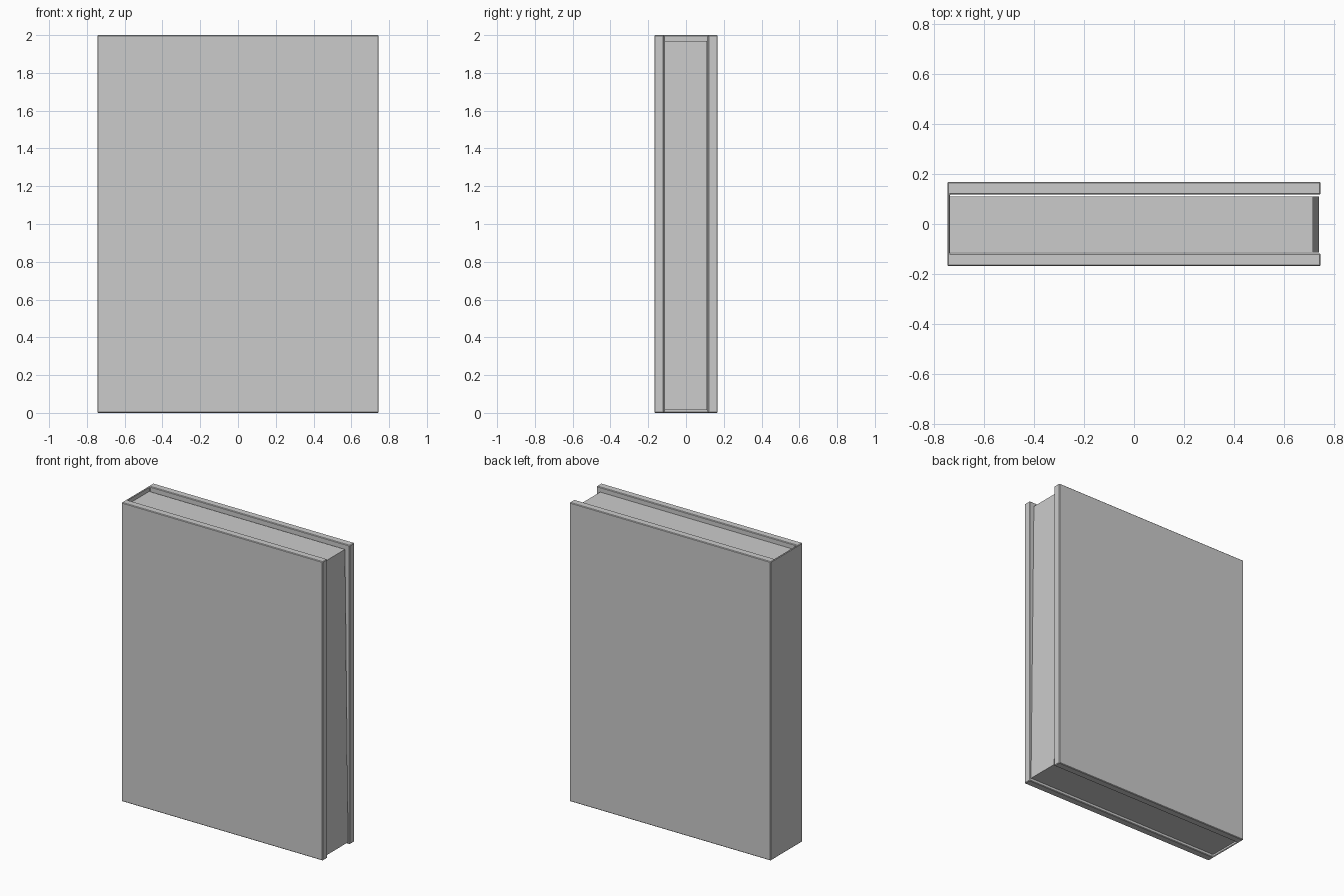
import bpy, bmesh

if "Cube" in bpy.data.objects:
    bpy.data.objects.remove(bpy.data.objects["Cube"])


def prism(name, profile, z0, z1, bevel=0.0):
    """Extrude an XY outline from z0 to z1, with optional edge chamfer."""
    bm = bmesh.new()
    face = bm.faces.new([bm.verts.new((x, y, z0)) for x, y in profile])
    ext = bmesh.ops.extrude_face_region(bm, geom=[face])
    for v in ext["geom"]:
        if isinstance(v, bmesh.types.BMVert):
            v.co.z = z1
    bmesh.ops.recalc_face_normals(bm, faces=bm.faces)
    mesh = bpy.data.meshes.new(name)
    bm.to_mesh(mesh)
    bm.free()
    obj = bpy.data.objects.new(name, mesh)
    bpy.context.collection.objects.link(obj)
    if bevel:
        mod = obj.modifiers.new("soft_edges", "BEVEL")
        mod.width = bevel
        mod.segments = 1
    return obj


X, Y, INNER, SPINE = 0.745, 0.168, 0.118, -0.735

# Hard cover: two boards joined by a thin spine, open at the fore edge
prism("cover", [(-X, -Y), (X, -Y), (X, -INNER), (SPINE, -INNER),
                (SPINE, INNER), (X, INNER), (X, Y), (-X, Y)], 0, 2, 0.004)

# Page block: slightly recessed, fore edge leaning in towards the top
pages = prism("pages", [(SPINE - 0.003, -0.113), (0.738, -0.113),
                        (0.738, 0.11), (SPINE - 0.003, 0.11)], 0.016, 1.97)
for v in pages.data.vertices:
    if v.co.z > 1 and v.co.x > 0:
        v.co.x = 0.715
